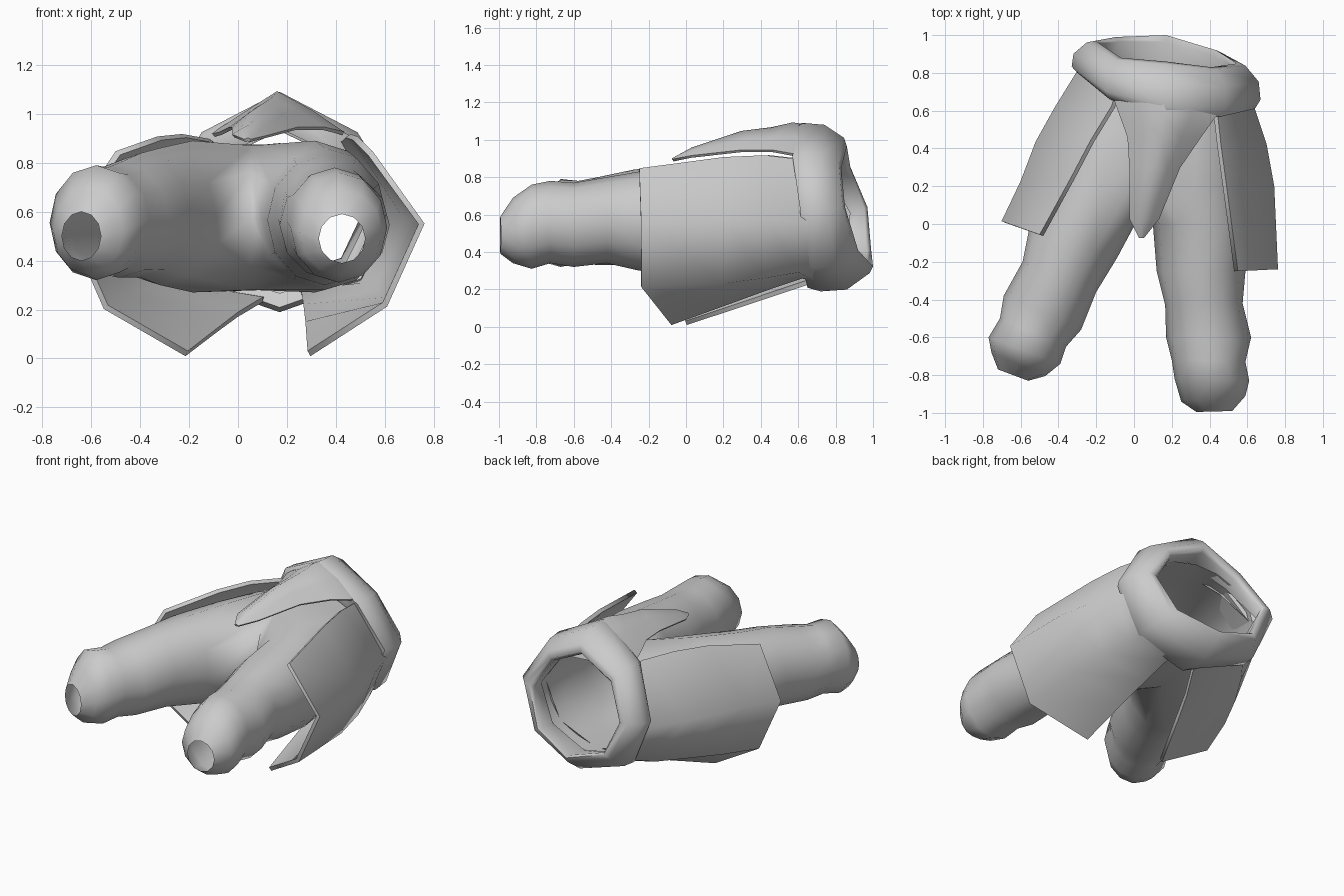
import bpy, bmesh, math
from math import sin, cos, radians

if "Cube" in bpy.data.objects:
    bpy.data.objects.remove(bpy.data.objects["Cube"])

grey = bpy.data.materials.new("cloth_grey")
grey.diffuse_color = (0.6, 0.6, 0.6, 1)
grey.use_nodes = True
grey.node_tree.nodes["Principled BSDF"].inputs["Base Color"].default_value = grey.diffuse_color


def finish(name, bm, angle, thickness=0):
    """Turn a bmesh into a smooth-shaded object with optional thickness."""
    bmesh.ops.remove_doubles(bm, verts=bm.verts, dist=0.0005)
    bmesh.ops.recalc_face_normals(bm, faces=bm.faces)
    me = bpy.data.meshes.new(name)
    bm.to_mesh(me)
    bm.free()
    ob = bpy.data.objects.new(name, me)
    bpy.context.collection.objects.link(ob)
    me.materials.append(grey)
    bpy.ops.object.select_all(action='DESELECT')
    bpy.context.view_layer.objects.active = ob
    ob.select_set(True)
    if thickness:
        mod = ob.modifiers.new("thickness", 'SOLIDIFY')
        mod.thickness = thickness
        mod.offset = 0
        bpy.ops.object.modifier_apply(modifier=mod.name)
    bpy.ops.object.shade_smooth_by_angle(angle=radians(angle))
    return ob


def loft(bm, rows, closed):
    """Bridge rows of points that have equal counts."""
    vs = [[bm.verts.new(p) for p in r] for r in rows]
    n = len(rows[0])
    for a, b in zip(vs, vs[1:]):
        for i in range(n if closed else n - 1):
            j = (i + 1) % n
            bm.faces.new((a[i], a[j], b[j], b[i]))


def leg_ring(inner, outer, lo, hi):
    """12-point ring; index 0 is the inner side, 3 the top."""
    pts = []
    for k in range(12):
        a = radians(30 * k)
        t = (1 - cos(a)) / 2
        pts.append((inner[0] + (outer[0] - inner[0]) * t,
                    inner[1] + (outer[1] - inner[1]) * t,
                    (lo + hi) / 2 + (hi - lo) / 2 * sin(a)))
    return pts


# Trousers: two leg tubes sharing a crotch curve, open at feet and waist
left_leg = [((-.56, -.83), (-.72, -.77), .40, .60),
            ((-.47, -.805), (-.755, -.68), .34, .70),
            ((-.39, -.74), (-.77, -.60), .32, .79),
            ((-.36, -.65), (-.71, -.50), .34, .78),
            ((-.28, -.56), (-.69, -.38), .33, .80),
            ((-.20, -.36), (-.59, -.20), .33, .84),
            ((-.09, -.18), (-.55, .00), .30, .86),
            ((.05, .08), (-.42, .25), .27, .89)]
right_leg = [((.33, -.995), (.52, -.99), .39, .59),
             ((.25, -.94), (.59, -.91), .34, .69),
             ((.215, -.82), (.61, -.83), .31, .76),
             ((.20, -.72), (.59, -.73), .34, .78),
             ((.17, -.60), (.62, -.60), .32, .77),
             ((.165, -.43), (.575, -.42), .34, .80),
             ((.12, -.25), (.59, -.25), .30, .83),
             ((.10, .00), (.61, .00), .28, .86),
             ((.05, .08), (.58, .25), .27, .89)]
crotch = {0: (.05, .08, .57), 1: (.05, .16, .76), 2: (.06, .33, .87),
          11: (.05, .16, .38), 10: (.06, .33, .28)}
bm = bmesh.new()
for side, leg in ((-1, left_leg), (1, right_leg)):
    rings = [leg_ring(*r) for r in leg]
    for k, p in crotch.items():
        rings[-1][k] = p
    loft(bm, rings, True)
    # hip panel from the leg's outer arc to half of the waist opening
    waist = []
    for k in range(9):
        a = radians(90 - 22.5 * k)
        x = .17 + side * .39 * cos(a)
        waist.append((x, .78 - .16 * (x - .17), .58 + .30 * sin(a)))
    arc = rings[-1][2:11]
    mid = [[(p + q) / 2 + d for p, q, d in zip(u, v, (side * .02, 0, 0))]
           if 0 < k < 8 else [(p + q) / 2 for p, q in zip(u, v)]
           for k, (u, v) in enumerate(zip(arc, waist))]
    loft(bm, [arc, mid, waist], False)
finish("trousers", bm, 180)

# Belt: thick eight-sided band round the waist, slanted and hollow
# front and rear depth of each corner, starting right and going over the top
front = (.61, .57, .56, .66, .80, .75, .65, .62)
rear = (.85, .83, .86, .88, .97, .99, 1.0, .92)
corner = (1, .9, 1, .9, 1, 1, .98, 1)
# each loop: rx, rz, centre z, position between front (0) and rear (1)
loops = [(.41, .34, .60, .10), (.47, .43, .63, .0), (.50, .455, .635, .2),
         (.49, .445, .635, .6), (.42, .365, .645, .95), (.375, .325, .64, 1.0),
         (.355, .31, .63, .9), (.38, .32, .61, .45)]
bm = bmesh.new()
rows = []
for rx, rz, cz, t in loops:
    row = []
    for k in range(8):
        a = radians(45 * k)
        row.append((.17 + rx * corner[k] * cos(a), front[k] + (rear[k] - front[k]) * t,
                    cz + rz * corner[k] * sin(a)))
    rows.append(row)
loft(bm, rows, True)
finish("belt", bm, 75)

# Pointed flap hanging from the belt over the crotch
flap = [(.68, -.11, .16, .44, .91, 1.07),
        (.57, -.07, .16, .43, .92, 1.085),
        (.46, -.03, .14, .35, .94, 1.06),
        (.30, -.02, .11, .24, .94, 1.04),
        (.03, -.02, .05, .13, .91, .95),
        (-.07, .03, .04, .05, .89, .895)]
bm = bmesh.new()
loft(bm, [[(xl, y, zs), ((xl + xm) / 2, y, zs * .45 + zm * .55), (xm, y, zm),
           ((xr + xm) / 2, y, zs * .45 + zm * .55), (xr, y, zs)]
          for y, xl, xm, xr, zs, zm in flap], False)
finish("front_flap", bm, 80, .015)

# Curved guard plates wrapped round the outside of each thigh
plates = {
    "left_thigh_guard": [
        [(-.49, -.06, .84), (-.69, .01, .55), (-.54, .02, .21), (-.21, .0, .02)],
        [(-.32, .25, .90), (-.59, .22, .57), (-.46, .28, .25), (-.08, .30, .12)],
        [(-.22, .44, .91), (-.51, .43, .57), (-.37, .48, .28), (.00, .48, .18)],
        [(-.11, .62, .89), (-.41, .61, .57), (-.25, .68, .30), (.10, .66, .24)],
        [(-.08, .72, .87), (-.28, .82, .57), (-.15, .82, .34), (.11, .74, .24)]],
    "right_thigh_guard": [
        [(.54, -.25, .84), (.75, -.24, .55), (.60, -.24, .22), (.29, -.08, .02)],
        [(.48, .20, .90), (.73, .20, .57), (.60, .20, .24), (.28, .25, .14)],
        [(.45, .42, .91), (.69, .42, .57), (.57, .42, .27), (.27, .44, .21)],
        [(.43, .60, .89), (.63, .60, .56), (.52, .60, .30), (.26, .62, .27)],
        [(.42, .70, .87), (.61, .70, .56), (.49, .70, .32), (.26, .70, .25)]],
}
for name, rows in plates.items():
    bm = bmesh.new()
    loft(bm, rows, False)
    finish(name, bm, 84, .025)
